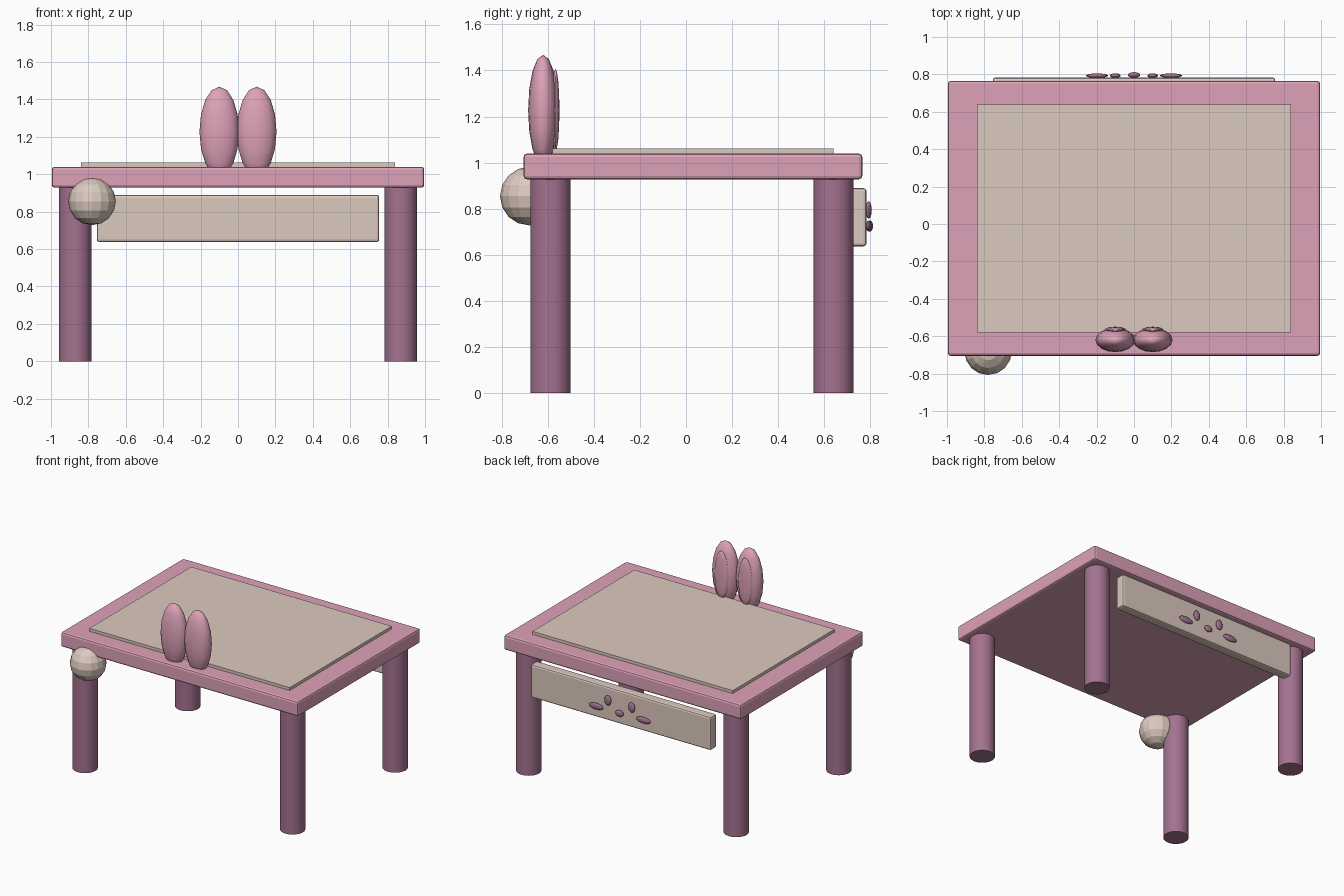
import bpy
from math import radians

cube = bpy.data.objects.get("Cube")
if cube:
    bpy.data.objects.remove(cube, do_unlink=True)


def material(name, rgb):
    m = bpy.data.materials.new(name)
    m.use_nodes = True
    m.diffuse_color = (*rgb, 1)
    m.node_tree.nodes["Principled BSDF"].inputs["Base Color"].default_value = (*rgb, 1)
    return m


pink = material("soft pink", (0.73, 0.36, 0.48))
mauve = material("dark mauve", (0.37, 0.17, 0.28))
beige = material("warm beige", (0.72, 0.59, 0.52))


def finish(name, mat):
    ob = bpy.context.object
    ob.name = name
    ob.data.materials.append(mat)
    return ob


def slab(name, mat, low, high, bevel=0):
    """Box between two corners, optionally with rounded edges."""
    centre = [(a + b) / 2 for a, b in zip(low, high)]
    bpy.ops.mesh.primitive_cube_add(size=1, location=centre)
    ob = finish(name, mat)
    ob.scale = [b - a for a, b in zip(low, high)]
    bpy.ops.object.transform_apply(location=False, rotation=False, scale=True)
    if bevel:
        mod = ob.modifiers.new("rounded edges", 'BEVEL')
        mod.width = bevel
        mod.segments = 2
    return ob


def ellipsoid(name, mat, centre, radii, smooth=True):
    bpy.ops.mesh.primitive_uv_sphere_add(segments=16, ring_count=8, radius=1, location=centre)
    ob = finish(name, mat)
    ob.scale = radii
    bpy.ops.object.transform_apply(location=False, rotation=False, scale=True)
    if smooth:
        bpy.ops.object.shade_smooth_by_angle(angle=radians(40))
    return ob


# Table top and the thin mat on it
slab("table_top", pink, (-0.995, -0.705, 0.928), (0.995, 0.765, 1.04), 0.015)
slab("desk_mat", beige, (-0.84, -0.58, 1.03), (0.84, 0.64, 1.062))

# Four round legs
for side, x in (("right", -0.87), ("left", 0.87)):
    for end, y in (("front", -0.588), ("back", 0.64)):
        bpy.ops.mesh.primitive_cylinder_add(vertices=32, radius=0.087, depth=0.94,
                                            location=(x, y, 0.47))
        finish(f"{end}_{side}_leg", mauve)
        bpy.ops.object.shade_smooth_by_angle(angle=radians(40))

# Round tail on the front right corner
ellipsoid("tail", beige, (-0.78, -0.68, 0.855), (0.127, 0.127, 0.127), smooth=False)

# Hanging back panel
slab("back_panel", beige, (-0.755, 0.71, 0.637), (0.755, 0.783, 0.89), 0.013)

# Ears, eyes and cheeks in mirrored pairs
for side, s in (("right", -1), ("left", 1)):
    ellipsoid(f"{side}_ear", pink, (s * 0.1, -0.62, 1.228), (0.106, 0.065, 0.24))
    ellipsoid(f"{side}_inner_ear", pink, (s * 0.1, -0.567, 1.228), (0.058, 0.018, 0.18))
    ellipsoid(f"{side}_eye", mauve, (s * 0.1, 0.793, 0.795), (0.028, 0.013, 0.038))
    ellipsoid(f"{side}_cheek", mauve, (s * 0.198, 0.793, 0.725), (0.06, 0.012, 0.024))
ellipsoid("nose", mauve, (0, 0.797, 0.725), (0.033, 0.015, 0.024))
